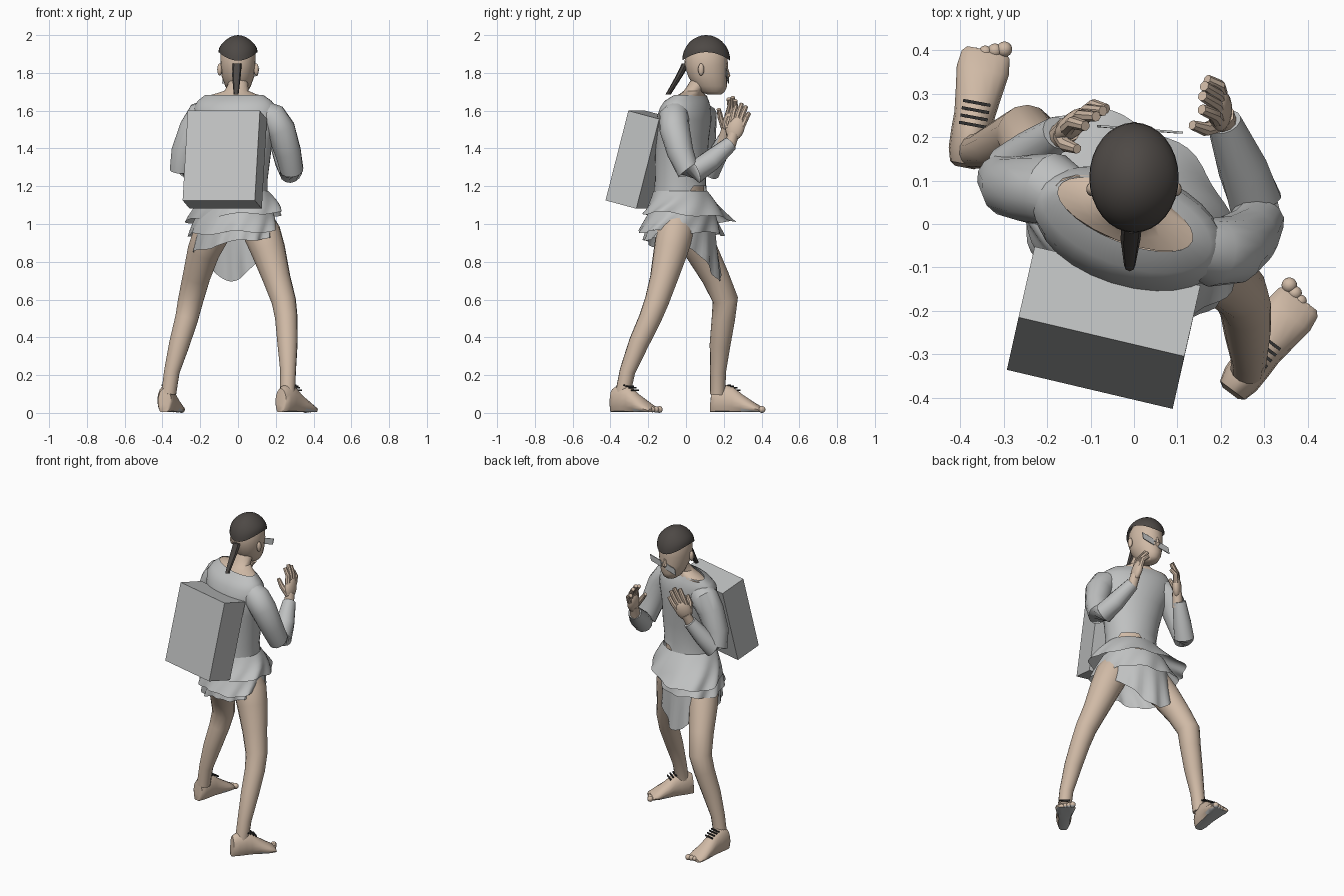
import bpy, bmesh, math
from mathutils import Vector, Matrix

cube = bpy.data.objects.get("Cube")
if cube:
    bpy.data.objects.remove(cube, do_unlink=True)


def material(name, col):
    m = bpy.data.materials.new(name)
    m.use_nodes = True
    m.diffuse_color = (*col, 1)
    b = m.node_tree.nodes["Principled BSDF"]
    b.inputs["Base Color"].default_value = (*col, 1)
    b.inputs["Roughness"].default_value = 0.8
    return m


SKIN = material("skin", (0.63, 0.49, 0.38))
CLOTH = material("grey cloth", (0.52, 0.53, 0.53))
HAIR = material("dark hair", (0.075, 0.066, 0.06))
STRAP = material("black strap", (0.03, 0.03, 0.03))


def finish(name, bm, *mats, angle=40):
    bmesh.ops.recalc_face_normals(bm, faces=bm.faces)
    me = bpy.data.meshes.new(name)
    bm.to_mesh(me)
    bm.free()
    ob = bpy.data.objects.new(name, me)
    bpy.context.collection.objects.link(ob)
    for m in mats:
        me.materials.append(m)
    bpy.ops.object.select_all(action='DESELECT')
    ob.select_set(True)
    bpy.context.view_layer.objects.active = ob
    bpy.ops.object.shade_smooth_by_angle(angle=math.radians(angle))
    return ob


def bridge(bm, rings, caps=(True, True)):
    """Skin a list of closed point rings."""
    vs = [[bm.verts.new(p) for p in r] for r in rings]
    n = len(vs[0])
    for a, b in zip(vs, vs[1:]):
        for i in range(n):
            j = (i + 1) % n
            bm.faces.new((a[i], a[j], b[j], b[i]))
    if caps[0]:
        bm.faces.new(vs[0])
    if caps[1]:
        bm.faces.new(vs[-1])


def placed(x, y, z, turn):
    return Matrix.Translation((x, y, z)) @ Matrix.Rotation(math.radians(turn), 4, 'Z')


def loft(name, rings, mat, caps=(True, True), n=20):
    """Level ellipses: (x, y, z, rx, ry, turn in degrees)."""
    out = []
    for x, y, z, rx, ry, turn in rings:
        m = placed(x, y, z, turn)
        out.append([m @ Vector((rx * math.cos(t), ry * math.sin(t), 0))
                    for t in (math.tau * i / n for i in range(n))])
    bm = bmesh.new()
    bridge(bm, out, caps)
    return finish(name, bm, mat)


def add_tube(bm, pts, n=12):
    """Round tube through (x, y, z, radius) points."""
    ps = [Vector(p[:3]) for p in pts]
    out = []
    for i, p in enumerate(ps):
        d = (ps[min(i + 1, len(ps) - 1)] - ps[max(i - 1, 0)]).normalized()
        u = d.cross(Vector((0.3, 1, 0.1))).normalized()
        v = d.cross(u)
        out.append([p + pts[i][3] * (u * math.cos(t) + v * math.sin(t))
                    for t in (math.tau * k / n for k in range(n))])
    bridge(bm, out)


def tube(name, pts, mat, n=12):
    bm = bmesh.new()
    add_tube(bm, pts, n)
    return finish(name, bm, mat)


def add_ball(bm, c, r, rot=Matrix()):
    m = Matrix.Translation(c) @ rot @ Matrix.Diagonal((*r, 1))
    bmesh.ops.create_uvsphere(bm, u_segments=16, v_segments=10, radius=1, matrix=m)


def add_box(bm, corner, w, u, d):
    """Box from one corner and three edge vectors."""
    c, w, u, d = map(Vector, (corner, w, u, d))
    bridge(bm, [[c + k * u, c + k * u + w, c + k * u + w + d, c + k * u + d] for k in (0, 1)])


# Head with nose and ears
loft("head", [(0, .15, 1.685, .03, .035, 0), (0, .14, 1.70, .05, .065, 0), (0, .13, 1.73, .068, .088, 0),
              (0, .115, 1.78, .086, .103, 0), (0, .107, 1.84, .094, .115, 0), (0, .107, 1.9, .092, .112, 0),
              (0, .107, 1.95, .07, .09, 0)], SKIN)
tube("nose", [(0, .213, 1.83, .008), (0, .22, 1.785, .016), (0, .21, 1.775, .012)], SKIN, 8)
bm = bmesh.new()
for s in (-1, 1):
    add_ball(bm, (s * .097, .08, 1.818), (.013, .016, .032))
finish("ears", bm, SKIN)

# Hair cap, lifted over the ears, and tail of hair
bm = bmesh.new()
bmesh.ops.create_uvsphere(bm, u_segments=32, v_segments=18, radius=1)
bmesh.ops.delete(bm, geom=[v for v in bm.verts if v.co.z < -.02], context='VERTS')
for v in bm.verts:
    lift = .045 * v.co.x ** 2 * (1 - v.co.z)
    v.co = (v.co.x * .103, v.co.y * .127 + .107, v.co.z * .135 + 1.865 + lift)
finish("hair_cap", bm, HAIR)
loft("hair_tail", [(-.005, .0, 1.85, .024, .022, 0), (-.008, -.035, 1.785, .023, .018, 0),
                   (-.01, -.095, 1.685, .013, .014, 0)], HAIR, n=8)

# Tilted spectacles: two thin plates and a bridge
bm = bmesh.new()
w = Vector((-.19, .015, -.042))
for t in (0, .58):
    add_box(bm, Vector((.105, .208, 1.785)) + w * t, w * .42, (.008, 0, .04), (0, .005, 0))
add_box(bm, Vector((.109, .21, 1.812)) + w * .4, w * .2, (0, 0, .006), (0, .004, 0))
finish("spectacles", bm, CLOTH)

# Neck spreading into bare shoulders, and bare waist
loft("neck", [(-.02, .03, 1.62, .15, .07, -17), (-.02, .025, 1.674, .172, .065, -22),
              (-.015, .033, 1.69, .11, .056, -20),
              (-.008, .04, 1.705, .065, .052, -10), (0, .065, 1.74, .053, .053, 0),
              (0, .09, 1.78, .053, .053, 0)], SKIN)
loft("waist", [(-.01, -.03, 1.0, .16, .13, -8), (-.005, -.03, 1.12, .15, .13, -8),
               (0, -.03, 1.26, .145, .122, -10)], SKIN)

# Shirt body with a notched hem
shirt = loft("shirt", [(-.005, -.03, 1.155, .163, .142, -8), (0, -.03, 1.23, .157, .134, -10),
                       (0, -.025, 1.34, .172, .137, -13), (-.005, -.02, 1.45, .192, .136, -16),
                       (-.01, -.012, 1.55, .225, .136, -18), (-.015, -.003, 1.615, .228, .122, -18),
                       (-.018, .004, 1.652, .205, .1, -20), (-.02, .022, 1.682, .166, .064, -22)],
             CLOTH, (False, False), 28)
for v in shirt.data.vertices:
    ang = math.degrees(math.atan2(v.co.y + .03, v.co.x))
    if v.co.z < 1.2 and 25 < ang < 80:
        v.co.z += .045

# Sleeves: shoulder, elbow, wrist
tube("left_sleeve", [(.12, -.045, 1.6, .06), (.18, -.065, 1.565, .08), (.225, -.06, 1.5, .08),
                     (.265, -.03, 1.38, .07), (.285, .01, 1.285, .062), (.28, .05, 1.275, .062),
                     (.25, .13, 1.335, .057), (.208, .235, 1.425, .04)], CLOTH, 14)
tube("right_sleeve", [(-.13, .05, 1.6, .065), (-.19, .08, 1.57, .085), (-.235, .08, 1.5, .08),
                      (-.285, .085, 1.38, .07), (-.30, .105, 1.29, .062), (-.285, .125, 1.285, .06),
                      (-.235, .165, 1.36, .053), (-.175, .21, 1.455, .04)], CLOTH, 14)


def hand(name, wrist, tip, across, thumb_side):
    """Open hand: forearm stub, flat palm, four fingers and a thumb."""
    wrist, tip, a = Vector(wrist), Vector(tip), Vector(across).normalized()
    d = tip - wrist
    a = (a - d.normalized() * a.dot(d.normalized())).normalized()
    nrm = a.cross(d).normalized()
    rot = Matrix((a, nrm, d.normalized())).transposed().to_4x4()
    bm = bmesh.new()
    add_tube(bm, [(*(wrist - d * .2), .032), (*wrist, .03), (*(wrist + d * .2), .03)], 10)
    add_ball(bm, wrist + d * .34, (.047, .027, .068), rot)
    curl = nrm * (-.026 if nrm.x * wrist.x > 0 else .026)
    for i, reach in enumerate((.9, 1, .97, .82)):
        o = a * thumb_side * (.03 - .02 * i)
        p = [wrist + o + d * .45, wrist + o * 1.2 + d * (.45 + reach * .28), wrist + o * 1.3 + d * reach + curl]
        add_tube(bm, [(*q, r) for q, r in zip(p, (.017, .015, .012))], 8)
    o = a * thumb_side
    p = [wrist + d * .15 + o * .02, wrist + d * .38 + o * .052 + curl, wrist + d * .58 + o * .058 + curl * 2]
    add_tube(bm, [(*q, r) for q, r in zip(p, (.019, .016, .011))], 8)
    finish(name, bm, SKIN)


hand("left_hand", (.205, .24, 1.44), (.185, .305, 1.635), (.1, 1, 0), -1)
hand("right_hand", (-.165, .205, 1.465), (-.095, .275, 1.665), (.7, .6, 0), -1)


# Skirt: three ruffled tiers, stretched along the stride
def tier(name, top, hem, drop, folds, depth):
    n, steps, rings = 72, 5, []
    for k in range(steps + 1):
        f = k / steps
        x, y, z, rx, ry, turn = (a + (b - a) * f for a, b in zip(top, hem))
        m = placed(x, y, z, turn)
        ring = []
        for i in range(n):
            t = math.tau * i / n
            wave = 1 + depth * f * (math.sin(folds * t) + .5 * math.sin((folds - 4) * t + 1))
            ring.append(m @ Vector((rx * wave * math.cos(t), ry * wave * math.sin(t),
                                    f * (drop(t) + .008 * math.sin(5 * t)))))
        rings.append(ring)
    bm = bmesh.new()
    bridge(bm, rings, (False, False))
    finish(name, bm, CLOTH)


tier("skirt_top_tier", (-.005, -.03, 1.175, .165, .143, -8), (-.018, .015, 1.035, .285, .205, -42),
     lambda t: .025 * math.cos(t), 9, .035)
tier("skirt_middle_tier", (-.01, -.02, 1.08, .195, .165, -20), (-.025, -.025, .95, .26, .195, -42),
     lambda t: .01 * math.cos(t), 11, .035)
tier("skirt_bottom_tier", (-.015, -.025, 1.02, .2, .165, -30), (-.03, -.02, .878, .235, .175, -42),
     lambda t: .045 * math.cos(t) - .15 * max(0, math.cos(t - 2.1)) ** 3, 13, .045)

# Legs: hip, thigh, knee, calf, ankle
tube("left_leg", [(.09, -.04, 1.03, .09), (.128, -.06, .95, .1), (.16, -.08, .86, .092),
                  (.205, -.118, .71, .074), (.243, -.155, .59, .065), (.256, -.19, .5, .06),
                  (.262, -.25, .37, .054), (.265, -.31, .22, .042), (.262, -.335, .1, .04)], SKIN, 14)
tube("right_leg", [(-.1, .0, 1.03, .09), (-.14, .03, .95, .098), (-.18, .08, .86, .088),
                   (-.22, .155, .72, .074), (-.25, .208, .6, .068), (-.272, .198, .5, .062),
                   (-.312, .18, .36, .055), (-.35, .17, .22, .042), (-.367, .168, .1, .04)], SKIN, 14)


# Feet: grey soles, toes and instep straps
def foot(name, heel, toe, side):
    heel, toe = Vector((*heel, 0)), Vector((*toe, 0))
    d = toe - heel
    a = Vector((d.y, -d.x, 0)).normalized()
    sections = ((0, .022, .05), (.03, .036, .13), (.14, .045, .148), (.3, .047, .148), (.43, .047, .138),
                (.6, .053, .098), (.8, .061, .06), (.93, .056, .038), (.97, .045, .025))
    up = Vector((0, 0, 1))
    bm = bmesh.new()
    bridge(bm, [[heel + d * t + a * hw * math.cos(q) + up * max(.004, h * (.45 + .55 * math.sin(q)))
                 for q in (math.tau * i / 16 for i in range(16))] for t, hw, h in sections])
    for i in range(5):
        p = heel + d * (1.0 - .025 * i) + a * side * (.04 - .021 * i) + up * .018
        add_ball(bm, p, [.018 - .0015 * i] * 3)
    bmesh.ops.recalc_face_normals(bm, faces=bm.faces)
    bm.normal_update()
    for f in bm.faces:
        f.material_index = int(f.normal.z < -.5)
    finish(name, bm, SKIN, CLOTH)
    bm = bmesh.new()
    for t, z in ((.34, .143), (.40, .137), (.46, .128), (.52, .117)):
        add_box(bm, heel + d * t + up * z - a * .032, a * .064, up * .008, d * .025)
    finish(name + "_straps", bm, STRAP)


foot("left_foot", (.222, -.39), (.39, -.165), -1)
foot("right_foot", (-.39, .13), (-.338, .41), 1)

# Tilted box backpack
bm = bmesh.new()
add_box(bm, (-.293, -.336, 1.125), (.382, -.09, 0), (.027, .121, .475), (.037, .163, -.044))
finish("backpack", bm, CLOTH)
